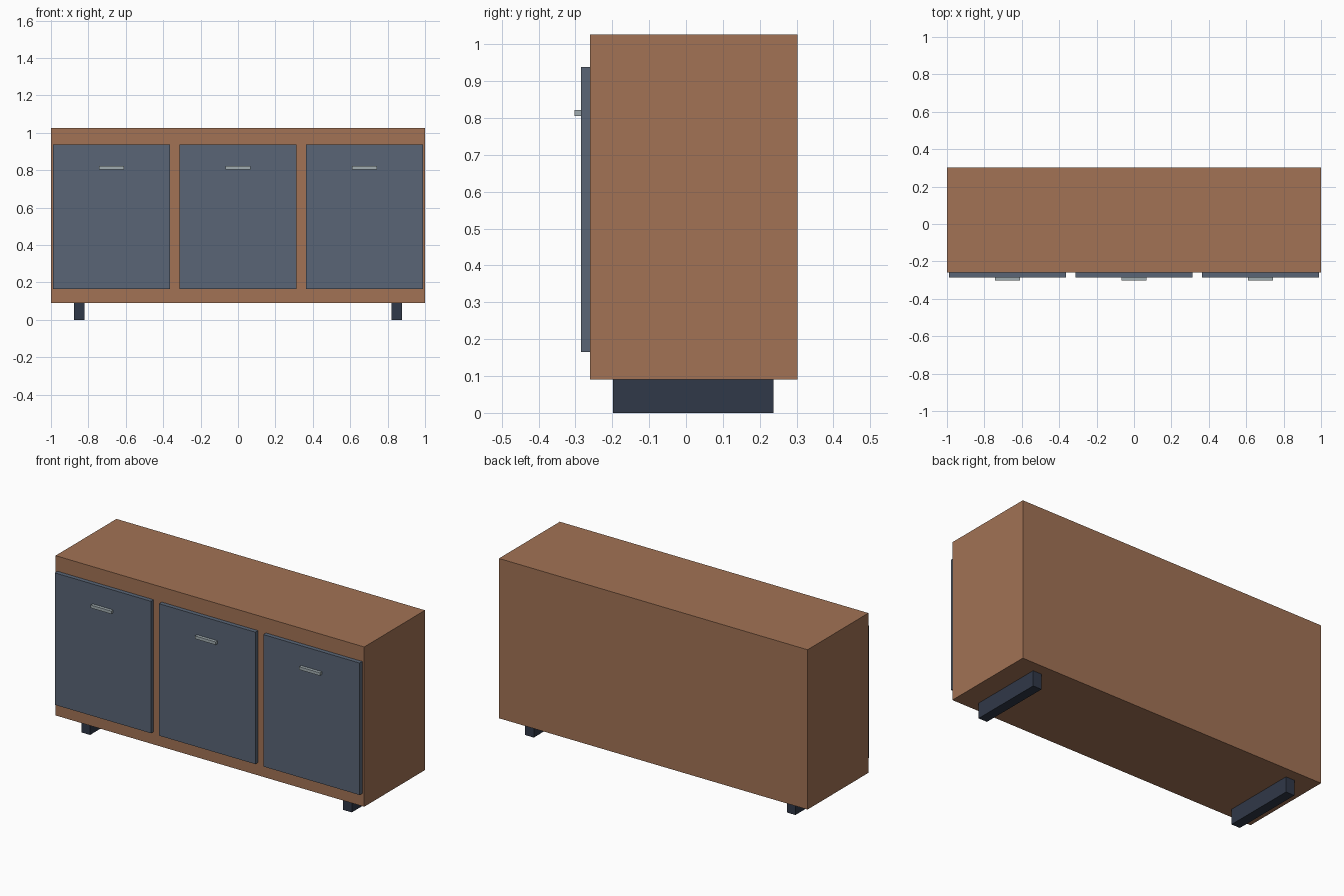
import bpy

if "Cube" in bpy.data.objects:
    bpy.data.objects.remove(bpy.data.objects["Cube"])


def material(name, rgb):
    m = bpy.data.materials.new(name)
    m.diffuse_color = (*rgb, 1.0)
    m.use_nodes = True
    m.node_tree.nodes["Principled BSDF"].inputs["Base Color"].default_value = m.diffuse_color
    return m


wood = material("brown_wood", (0.36, 0.17, 0.09))
slate = material("slate_paint", (0.10, 0.13, 0.18))
dark = material("dark_base", (0.03, 0.04, 0.065))
metal = material("brushed_metal", (0.36, 0.42, 0.44))


def box(name, x, y, z, mat):
    """Box from (min, max) ranges on each axis."""
    bpy.ops.mesh.primitive_cube_add(size=1, location=[(a + b) / 2 for a, b in (x, y, z)])
    ob = bpy.context.object
    ob.name = name
    ob.scale = [b - a for a, b in (x, y, z)]
    bpy.ops.object.transform_apply(location=False, rotation=False, scale=True)
    ob.data.materials.append(mat)
    return ob


# Cabinet carcass
box("cabinet_body", (-1, 1), (-0.26, 0.303), (0.09, 1.026), wood)

# Three overlay doors, each with a bar handle
for side, cx in (("left", -0.676), ("middle", 0.0), ("right", 0.676)):
    box(f"{side}_door", (cx - 0.312, cx + 0.312), (-0.285, -0.26), (0.165, 0.938), slate)
    box(f"{side}_handle", (cx - 0.067, cx + 0.067), (-0.303, -0.285), (0.805, 0.822), metal)

# Runner feet, front to back
for side, cx in (("left", -0.848), ("right", 0.848)):
    box(f"{side}_runner_foot", (cx - 0.028, cx + 0.028), (-0.198, 0.238), (0, 0.09), dark)
